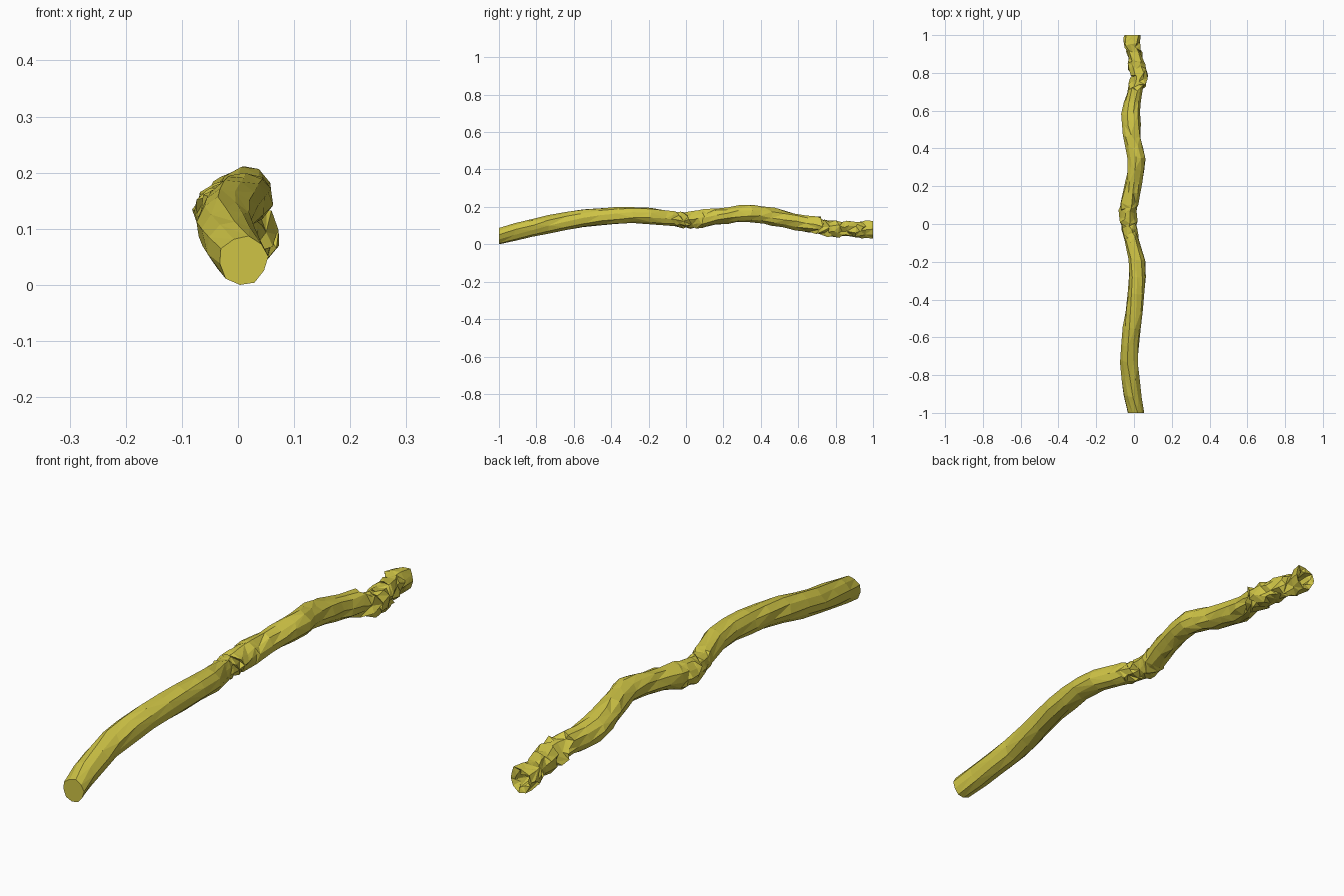
import bpy, bmesh, math, random
from mathutils import Vector

if "Cube" in bpy.data.objects:
    bpy.data.objects.remove(bpy.data.objects["Cube"])

random.seed(7)
SIDES = 10

# Centre line of the branch: y, x, z, radius
PATH = [(-1, .010, .046, .044), (-.9, -.010, .072, .047), (-.7, -.030, .115, .049),
        (-.5, -.003, .149, .047), (-.3, .018, .160, .044), (-.18, .014, .153, .044),
        (-.06, -.020, .138, .041), (0, -.032, .128, .041), (.08, -.030, .138, .047),
        (.2, -.003, .155, .043), (.33, .016, .170, .046), (.45, -.008, .155, .047),
        (.6, -.020, .120, .048), (.7, .005, .104, .044), (.77, .030, .086, .046),
        (.86, .012, .085, .043), (.94, -.010, .084, .042), (1, -.003, .084, .046)]


def sample(y):
    """Smoothly interpolated centre and radius at y."""
    for a, b in zip(PATH, PATH[1:]):
        if y <= b[0]:
            t = (y - a[0]) / (b[0] - a[0])
            return [p + (q - p) * t for p, q in zip(a, b)]
    return list(PATH[-1])


def roughness(y):
    """Amount of bark relief: smooth grip, rough knot and tip."""
    knot = .17 * math.exp(-(y / .06) ** 2)
    collar = .08 * math.exp(-((y - .76) / .05) ** 2)
    tip = .11 if y > .7 else 0
    return .05 + (.035 if y > .05 else 0) + knot + collar + tip


def stations():
    """Ring positions, closer together where the bark is knotted."""
    ys, y = [-1.0], -1.0
    while y < .98:
        if abs(y) < .09:
            y += .022
        elif y > .7:
            y += .024
        elif y > 0:
            y += .06
        else:
            y = min(y + .09, y + max(.03, abs(y) - .07))
        ys.append(min(y, 1.0))
    ys[-1] = 1.0
    return ys


def ring(bm, y, scale=1.0, flat=False):
    _, x, z, r = sample(y)
    rough = roughness(y)
    twist = 1.1 * y
    verts = []
    for i in range(SIDES):
        a = 2 * math.pi * i / SIDES + twist + random.uniform(-1, 1) * rough
        # long grooves running along the wood, plus local bumps
        k = 1 + .045 * math.sin(3 * i + 1) + random.uniform(-1, 1) * rough
        dy = 0 if flat else random.uniform(-1, 1) * min(.02, .05 * rough + .006)
        verts.append(bm.verts.new((x + r * k * scale * math.cos(a), y + dy,
                                   max(0, z + r * k * scale * math.sin(a)))))
    return verts


def bridge(bm, a, b):
    for i in range(SIDES):
        j = (i + 1) % SIDES
        if random.random() < .5:
            bm.faces.new((a[i], a[j], b[j]))
            bm.faces.new((a[i], b[j], b[i]))
        else:
            bm.faces.new((a[i], a[j], b[i]))
            bm.faces.new((a[j], b[j], b[i]))


# Gnarled branch, capped in front and hollowed at the tip
bm = bmesh.new()
ys = stations()
rings = [ring(bm, y, flat=y in (ys[0], ys[-1])) for y in ys]
for a, b in zip(rings, rings[1:]):
    bridge(bm, a, b)
bm.faces.new(rings[0])

# Hollow in the tip
rim = ring(bm, .985, .6)
floor = ring(bm, .94, .42)
bridge(bm, rings[-1], rim)
bridge(bm, rim, floor)
bm.faces.new(floor)
bmesh.ops.recalc_face_normals(bm, faces=bm.faces)

mesh = bpy.data.meshes.new("wooden_branch")
bm.to_mesh(mesh)
bm.free()
branch = bpy.data.objects.new("wooden_branch", mesh)
bpy.context.collection.objects.link(branch)

wood = bpy.data.materials.new("yellow_wood")
wood.diffuse_color = (.62, .55, .06, 1)
wood.use_nodes = True
wood.node_tree.nodes["Principled BSDF"].inputs["Base Color"].default_value = wood.diffuse_color
mesh.materials.append(wood)

# Rest the lowest point on the ground
low = min(v.co.z for v in mesh.vertices)
for v in mesh.vertices:
    v.co.z -= low
